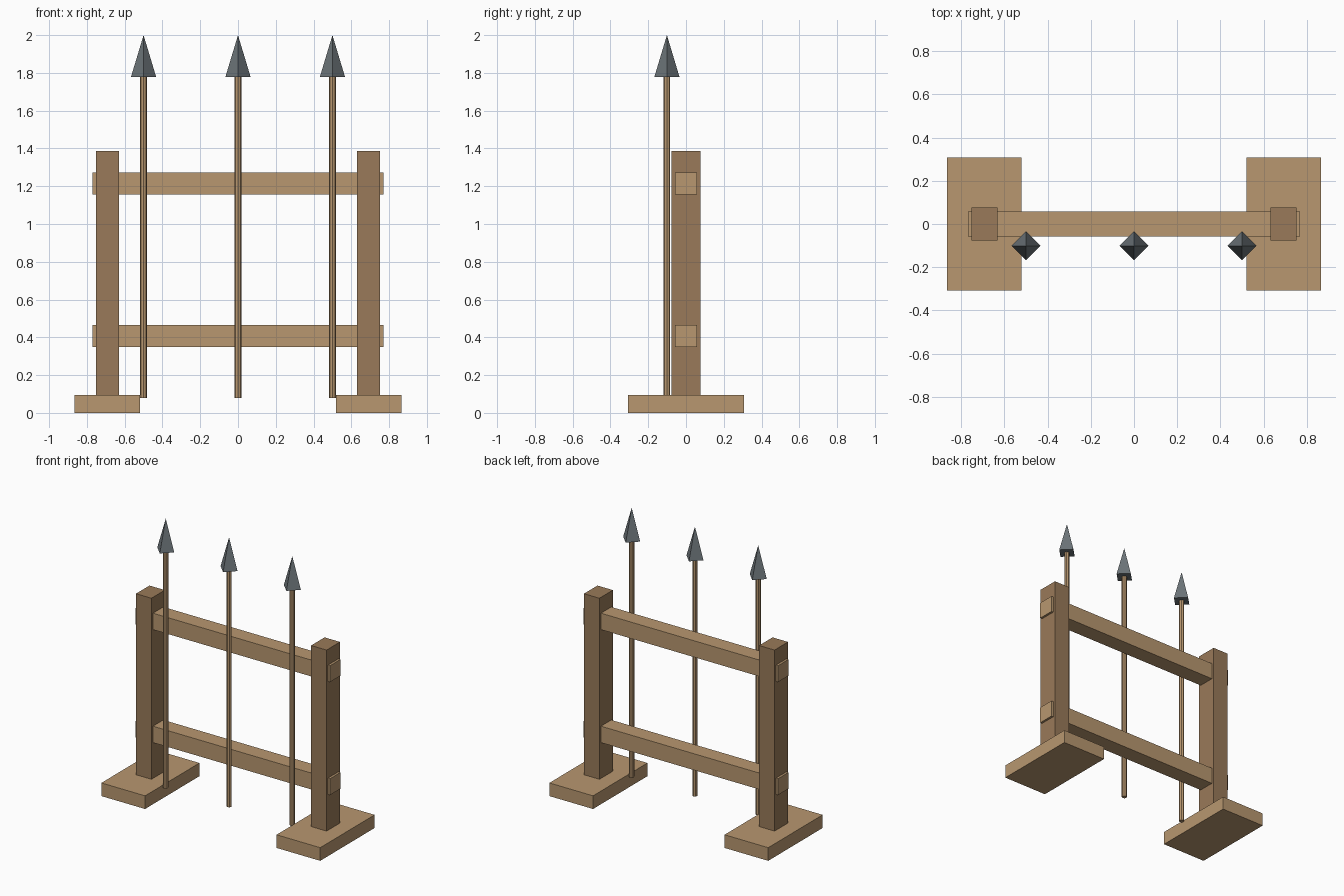
import bpy
from math import radians

if "Cube" in bpy.data.objects:
    bpy.data.objects.remove(bpy.data.objects["Cube"])


def material(name, rgb):
    m = bpy.data.materials.new(name)
    m.diffuse_color = (*rgb, 1)
    m.use_nodes = True
    m.node_tree.nodes["Principled BSDF"].inputs["Base Color"].default_value = m.diffuse_color
    return m


light_wood = material("light_wood", (0.48, 0.31, 0.16))
dark_wood = material("dark_wood", (0.32, 0.195, 0.10))
iron = material("iron", (0.15, 0.175, 0.19))


def finish(name, mat):
    ob = bpy.context.object
    ob.name = name
    ob.data.materials.append(mat)
    bpy.ops.object.transform_apply(location=False, rotation=True, scale=True)
    return ob


def box(name, center, size, mat):
    bpy.ops.mesh.primitive_cube_add(size=1, location=center)
    bpy.context.object.scale = size
    return finish(name, mat)


# Feet and posts, one pair per side
for label, s in (("left", -1), ("right", 1)):
    box(f"{label}_foot", (s * 0.692, 0, 0.047), (0.345, 0.614, 0.094), light_wood)
    box(f"{label}_post", (s * 0.692, 0, 0.738), (0.122, 0.152, 1.298), dark_wood)

# Cross rails pass through the posts and stick out slightly
for label, z in (("lower", 0.408), ("upper", 1.215)):
    box(f"{label}_rail", (0, 0, z), (1.538, 0.117, 0.117), light_wood)

# Spears: thin faceted shaft with a four-sided pointed head
for i, x in enumerate((-0.5, 0, 0.5), 1):
    y = -0.101
    bpy.ops.mesh.primitive_cylinder_add(vertices=8, radius=0.0175, depth=1.72,
                                        location=(x, y, 0.94))
    finish(f"spear_shaft_{i}", light_wood)
    bpy.ops.mesh.primitive_cone_add(vertices=4, radius1=0.067, radius2=0, depth=0.223,
                                    location=(x, y, 1.8885))
    finish(f"spear_head_{i}", iron)
